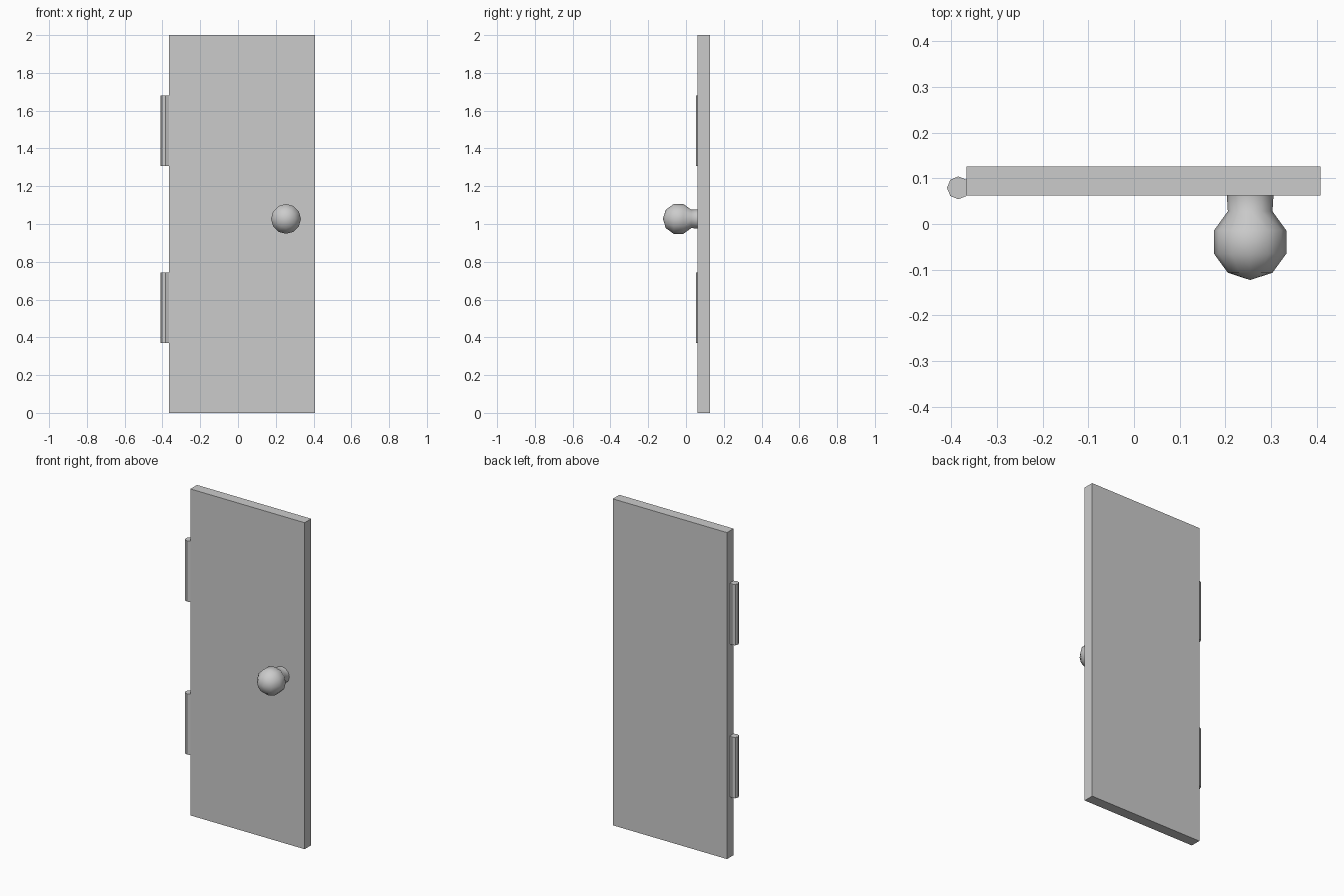
import bpy, bmesh, math

if "Cube" in bpy.data.objects:
    bpy.data.objects.remove(bpy.data.objects["Cube"])


def new_object(name, bm, smooth=False):
    bmesh.ops.recalc_face_normals(bm, faces=bm.faces)
    mesh = bpy.data.meshes.new(name)
    bm.to_mesh(mesh)
    bm.free()
    for p in mesh.polygons:
        p.use_smooth = smooth
    ob = bpy.data.objects.new(name, mesh)
    bpy.context.collection.objects.link(ob)
    return ob


# Door panel
X0, X1, Y0, Y1, H = -0.366, 0.408, 0.062, 0.126, 2.0
bm = bmesh.new()
bmesh.ops.create_cube(bm, size=1)
bmesh.ops.scale(bm, vec=(X1 - X0, Y1 - Y0, H), verts=bm.verts)
bmesh.ops.translate(bm, vec=((X0 + X1) / 2, (Y0 + Y1) / 2, H / 2), verts=bm.verts)
new_object("door_panel", bm)

# Octagonal hinge barrels
for name, z in (("lower_hinge", 0.557), ("upper_hinge", 1.494)):
    bm = bmesh.new()
    bmesh.ops.create_cone(bm, cap_ends=True, segments=8, radius1=0.025,
                          radius2=0.025, depth=0.373)
    bmesh.ops.translate(bm, vec=(-0.384, 0.079, z), verts=bm.verts)
    new_object(name, bm)

# Knob: low-poly ball whose back ring runs into the door as a neck
R, CY, SEG = 0.083, -0.0395, 12
profile = [(R * math.sin(math.radians(a)), CY - R * math.cos(math.radians(a)))
           for a in (36, 72, 108, 144)]
profile.append((0.051, Y0))
bm = bmesh.new()
rings = [[bm.verts.new((r * math.cos(math.tau * i / SEG), y,
                        r * math.sin(math.tau * i / SEG))) for i in range(SEG)]
         for r, y in profile]
pole = bm.verts.new((0, CY - R, 0))
for i in range(SEG):
    j = (i + 1) % SEG
    bm.faces.new((pole, rings[0][i], rings[0][j]))
    for a, b in zip(rings, rings[1:]):
        bm.faces.new((a[i], b[i], b[j], a[j]))
knob = new_object("door_knob", bm, smooth=True)
knob.location = (0.254, 0, 1.027)
